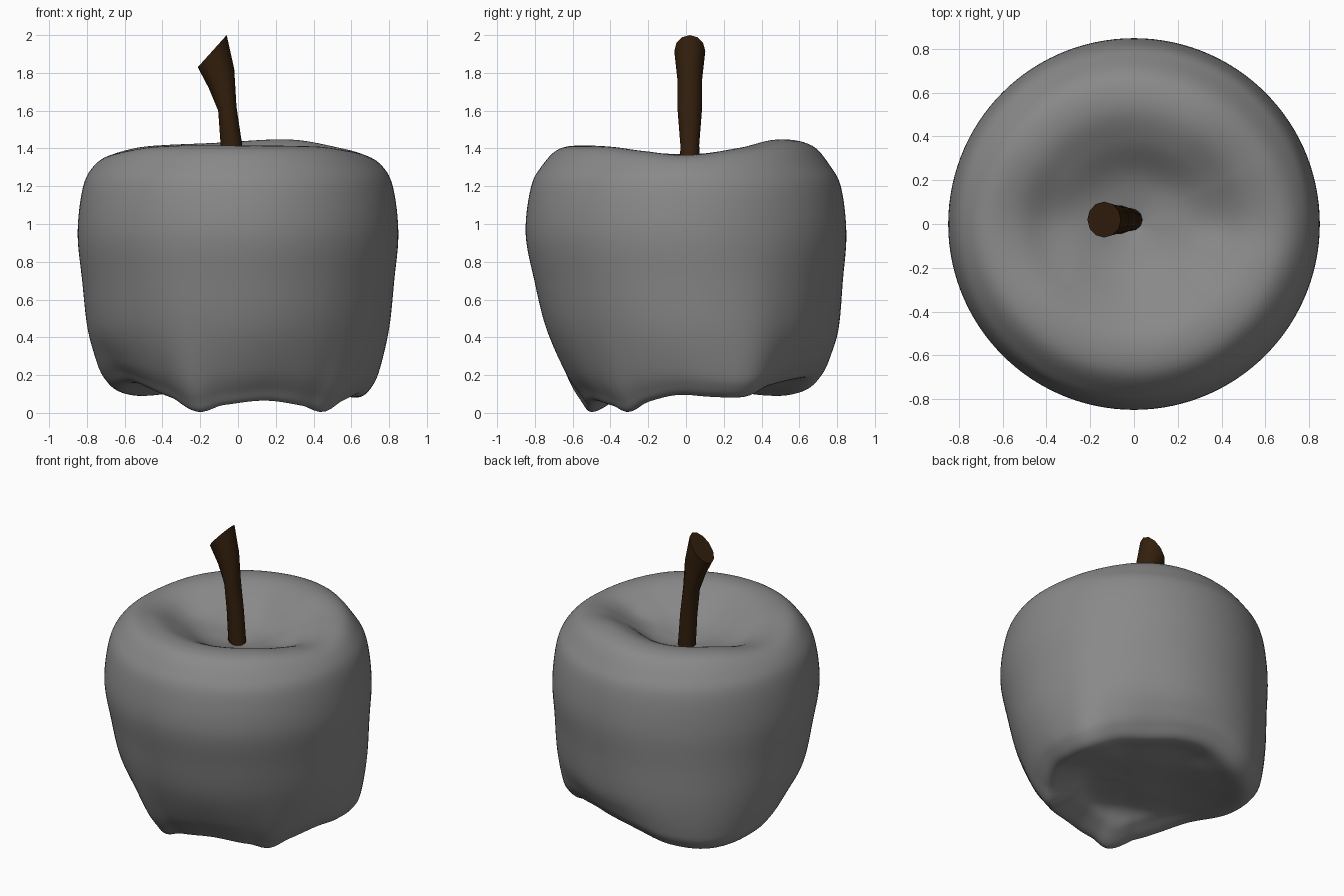
import bpy, bmesh, math
from mathutils import Vector

if "Cube" in bpy.data.objects:
    bpy.data.objects.remove(bpy.data.objects["Cube"])


def hermite(p0, p1, p2, p3, t):
    # Catmull-Rom blend for vectors
    return 0.5 * (2 * p1 + (p2 - p0) * t + (2 * p0 - 5 * p1 + 4 * p2 - p3) * t * t
                  + (3 * p1 - p0 - 3 * p2 + p3) * t ** 3)


def ring_value(keys, deg):
    # Smooth periodic lookup of (angle, values...) keys
    n = len(keys)
    for i in range(n):
        a, b = keys[i][0], keys[(i + 1) % n][0]
        span = (b - a) % 360
        off = (deg - a) % 360
        if off < span:
            p = [Vector(keys[(i + k) % n][1:] + (0,) * (4 - len(keys[0]))) for k in (-1, 0, 1, 2)]
            return hermite(*p, off / span)


def spline(points, steps):
    pts = [Vector(p) for p in points]
    pts = [2 * pts[0] - pts[1]] + pts + [2 * pts[-1] - pts[-2]]
    out = [hermite(*pts[i:i + 4], s / steps) for i in range(len(pts) - 3) for s in range(steps)]
    return out + [pts[-2]]


def loft(name, rings, color):
    # Skin closed rings; close both ends with caps
    bm = bmesh.new()
    vr = [[bm.verts.new(p) for p in ring] for ring in rings]
    n = len(vr[0])
    for lo, hi in zip(vr, vr[1:]):
        for i in range(n):
            j = (i + 1) % n
            bm.faces.new((lo[i], lo[j], hi[j], hi[i]))
    bm.faces.new(vr[0][::-1])
    bm.faces.new(vr[-1])
    bmesh.ops.recalc_face_normals(bm, faces=bm.faces)
    mesh = bpy.data.meshes.new(name)
    bm.to_mesh(mesh)
    bm.free()
    obj = bpy.data.objects.new(name, mesh)
    bpy.context.collection.objects.link(obj)
    mat = bpy.data.materials.new(name + "_color")
    mat.diffuse_color = color
    mat.use_nodes = True
    mat.node_tree.nodes["Principled BSDF"].inputs["Base Color"].default_value = mat.diffuse_color
    mesh.materials.append(mat)
    bpy.ops.object.select_all(action='DESELECT')
    obj.select_set(True)
    bpy.context.view_layer.objects.active = obj
    bpy.ops.object.shade_smooth_by_angle(angle=math.radians(50))
    return obj


# Fruit: uneven lobes under the base (angle, wall radius, lowest height)
lobes = [(12, .755, .085), (27, .79, .085), (42, .735, .14), (60, .69, .165), (80, .72, .185),
         (97, .76, .175), (117, .80, .115), (138, .815, .09), (165, .76, .125), (195, .655, .16),
         (230, .605, .075), (247, .62, .005), (260, .59, .04), (287, .575, .065),
         (314, .60, .035), (326, .625, .005), (338, .66, .055), (356, .71, .095)]
# Wavy top rim (angle, height)
rim = [(0, 1.35), (25, 1.39), (60, 1.445), (105, 1.425), (145, 1.405), (180, 1.355),
       (225, 1.405), (270, 1.41), (315, 1.405), (340, 1.375)]

SEG = 120
profiles = []
for k in range(SEG):
    deg = 360 * k / SEG
    R, h = ring_value(lobes, deg)[:2]
    zr = ring_value(rim, deg)[0]
    points = [(.004, .18), (.28, .175), (R * .66, h * .65 + .07), (R * .86, h), (R * .965, h + .06),
              (R * .75 + .205, h * .7 + .19), (R * .41 + .502, .45), (R * .17 + .704, .7),
              (.849, .95), (.822, 1.19), (.765, 1.305), (.67, zr * .6 + .552),
              (.53, zr), (.38, zr - .065), (.21, 1.25), (.004, 1.19)]
    a = math.radians(deg)
    profiles.append([(p.x * math.cos(a), p.x * math.sin(a), p.y) for p in spline(points, 6)])
loft("fruit_body", list(zip(*profiles)), (.25, .25, .25, 1))

# Stem: left and right outline points in x-z, plus half depth in y
outline = [((-.07, 1.05), (.05, 1.05), .055), ((-.092, 1.42), (.022, 1.42), .05),
           ((-.105, 1.6), (-.008, 1.62), .065), ((-.155, 1.72), (-.02, 1.82), .066),
           ((-.213, 1.83), (-.06, 2.0), .082)]
rings = []
for left, right, depth in outline:
    l, r = Vector(left), Vector(right)
    mid, half = (l + r) / 2, (r - l) / 2
    ring = []
    for i in range(12):
        a = math.tau * i / 12
        p = mid + half * math.cos(a)
        ring.append((p.x, .02 + depth * math.sin(a), p.y))
    rings.append(ring)
loft("stem", rings, (.033, .014, .004, 1))
